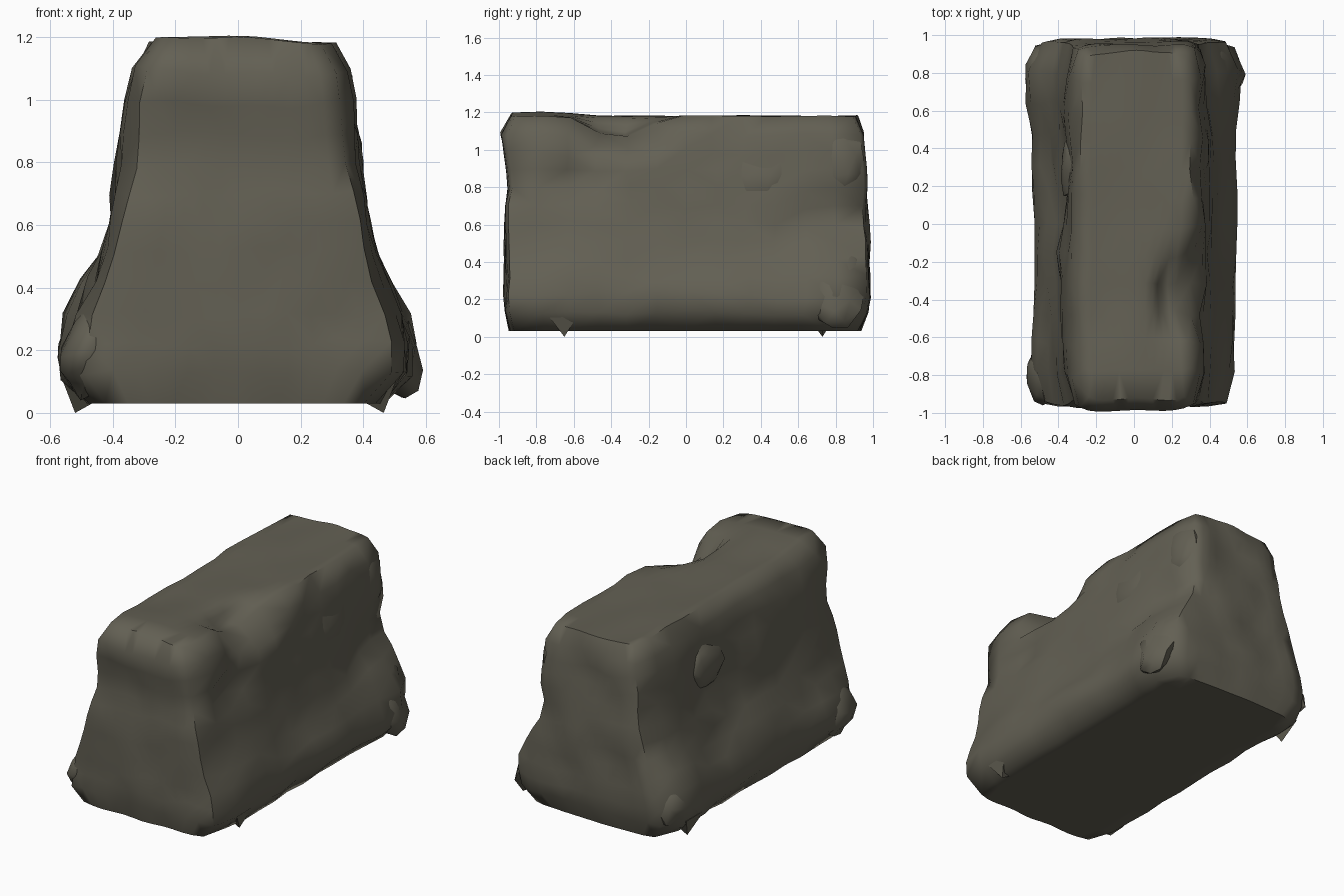
import bpy, bmesh, math
from mathutils import Vector, noise

if "Cube" in bpy.data.objects:
    bpy.data.objects.remove(bpy.data.objects["Cube"])

stone = bpy.data.materials.new("dark olive stone")
stone.diffuse_color = (0.125, 0.117, 0.088, 1)
stone.use_nodes = True
stone.node_tree.nodes["Principled BSDF"].inputs["Base Color"].default_value = stone.diffuse_color


def finish(bm, name, angle=50):
    bmesh.ops.recalc_face_normals(bm, faces=bm.faces)
    mesh = bpy.data.meshes.new(name)
    bm.to_mesh(mesh)
    bm.free()
    obj = bpy.data.objects.new(name, mesh)
    bpy.context.collection.objects.link(obj)
    mesh.materials.append(stone)
    bpy.ops.object.select_all(action='DESELECT')
    obj.select_set(True)
    bpy.context.view_layer.objects.active = obj
    bpy.ops.object.shade_smooth_by_angle(angle=math.radians(angle))
    return obj


def lerp_table(table, z):
    for a, b in zip(table, table[1:]):
        if z <= b[0]:
            t = (z - a[0]) / (b[0] - a[0])
            return [p + (q - p) * t for p, q in zip(a, b)]
    return table[-1]


def bump(p, centre, radius):
    d = sum((abs(a - c) / r) ** 3 for a, c, r in zip(p, centre, radius))
    return math.exp(-d)


# Height, left x, right x, front y, back y of the main mass
PROFILE = [
    (0.03, -0.47, 0.46, -0.94, 0.93),
    (0.09, -0.53, 0.53, -0.965, 0.965),
    (0.20, -0.535, 0.54, -0.965, 0.985),
    (0.33, -0.50, 0.515, -0.965, 0.98),
    (0.45, -0.45, 0.455, -0.97, 0.975),
    (0.60, -0.405, 0.42, -0.97, 0.975),
    (0.80, -0.37, 0.39, -0.95, 0.965),
    (1.00, -0.345, 0.365, -0.975, 0.955),
    (1.12, -0.325, 0.35, -0.985, 0.95),
    (1.18, -0.27, 0.30, -0.93, 0.91),
]

# Sculpted lumps and hollows: centre, radius, offset
LUMPS = [
    ((0.30, -0.36, 1.18), (0.15, 0.19, 0.18), (-0.08, 0, -0.11)),    # top notch
    ((-0.10, -0.80, 1.18), (0.25, 0.20, 0.12), (0, 0, 0.025)),       # front cap
    ((0.40, -0.55, 0.84), (0.2, 0.12, 0.12), (-0.06, 0, 0)),         # under cap
    ((0.40, 0.80, 0.66), (0.2, 0.20, 0.09), (-0.07, 0, 0)),          # rear ledge
    ((0.52, 0.80, 0.25), (0.25, 0.18, 0.22), (0.03, 0, 0)),          # rear right
    ((-0.52, 0.78, 0.25), (0.25, 0.20, 0.20), (-0.05, 0, 0)),        # rear left
    ((-0.52, -0.80, 0.22), (0.25, 0.16, 0.14), (-0.03, 0, 0)),       # front left
    ((-0.36, -0.30, 0.85), (0.2, 0.25, 0.15), (-0.02, 0, 0)),        # left flank
    ((-0.40, 0.15, 0.60), (0.2, 0.18, 0.25), (0.03, 0, 0)),          # left hollow
]

# Main rock wall: a coarsely split cube fitted to the profile
bm = bmesh.new()
bmesh.ops.create_cube(bm, size=2)
bmesh.ops.subdivide_edges(bm, edges=bm.edges[:], cuts=11, use_grid_fill=True)
for v in bm.verts:
    a, b, c = v.co
    z = 0.03 + 1.15 * (c + 1) / 2
    _, xl, xr, yf, yb = lerp_table(PROFILE, z)
    x = (xl + (xr - xl) * (a + 1) / 2) * (1 - 0.11 * abs(b) ** 14)
    y = (yf + (yb - yf) * (b + 1) / 2) * (1 - 0.02 * abs(a) ** 8)
    p = Vector((x, y, z))
    n = noise.noise_vector(p * 5.0 + Vector((4, 1, 7)))
    p.x += 0.03 * n.x * abs(a) ** 6
    p.y += 0.02 * n.y * abs(b) ** 6 + 0.04 * n.y * (1 - abs(b) ** 4)
    if 0.05 < z < 1.17:
        p.z += 0.035 * n.z
    elif z > 1:
        p.z += 0.01 * n.z
    for centre, radius, offset in LUMPS:
        p += Vector(offset) * bump((x, y, z), centre, radius)
    v.co = p
bmesh.ops.triangulate(bm, faces=bm.faces)
finish(bm, "rock_wall", 60)


# Angular chips of rock leaning along the slopes and breaking the outline
def chip(name, centre, half, seed, lean):
    bm = bmesh.new()
    bmesh.ops.create_icosphere(bm, subdivisions=2, radius=1)
    for v in bm.verts:
        q = v.co + 0.25 * noise.noise_vector(v.co * 1.4 + Vector((seed, 2 * seed, 3)))
        q = Vector([h * t for h, t in zip(half, q)])
        q.x += lean * q.z
        v.co = Vector(centre) + q
    finish(bm, name, 45)


chip("front_left_chip", (-0.465, -0.80, 0.20), (0.10, 0.15, 0.15), 3, 0.2)
chip("back_left_chip", (-0.47, 0.78, 0.23), (0.10, 0.17, 0.15), 5, 0.3)
chip("back_right_chip", (0.44, 0.79, 0.30), (0.10, 0.17, 0.27), 8, -0.4)
chip("left_flank_chip", (-0.335, -0.42, 0.85), (0.05, 0.18, 0.16), 11, 0.1)
chip("left_rear_chip", (-0.34, 0.30, 0.85), (0.045, 0.16, 0.14), 21, 0.1)
chip("right_flank_chip", (0.345, 0.40, 0.86), (0.05, 0.20, 0.16), 14, -0.1)
chip("right_shoulder_chip", (0.32, 0.80, 0.96), (0.055, 0.15, 0.18), 17, -0.15)


# Pointed shards under the two opposite feet
for name, sign, y, x0 in (("right_foot_shard", 1, -0.65, 0.465),
                          ("left_foot_shard", -1, 0.73, 0.52)):
    bm = bmesh.new()
    tip = bm.verts.new((x0 * sign, y, 0.0))
    ring = [bm.verts.new(((x0 + dx) * sign, y + dy, z))
            for dx, dy, z in ((0.05, 0.08, 0.13), (0.05, -0.10, 0.13), (-0.09, 0, 0.05))]
    for i in range(3):
        bm.faces.new((tip, ring[i], ring[(i + 1) % 3]))
    bm.faces.new(ring)
    finish(bm, name, 20)
